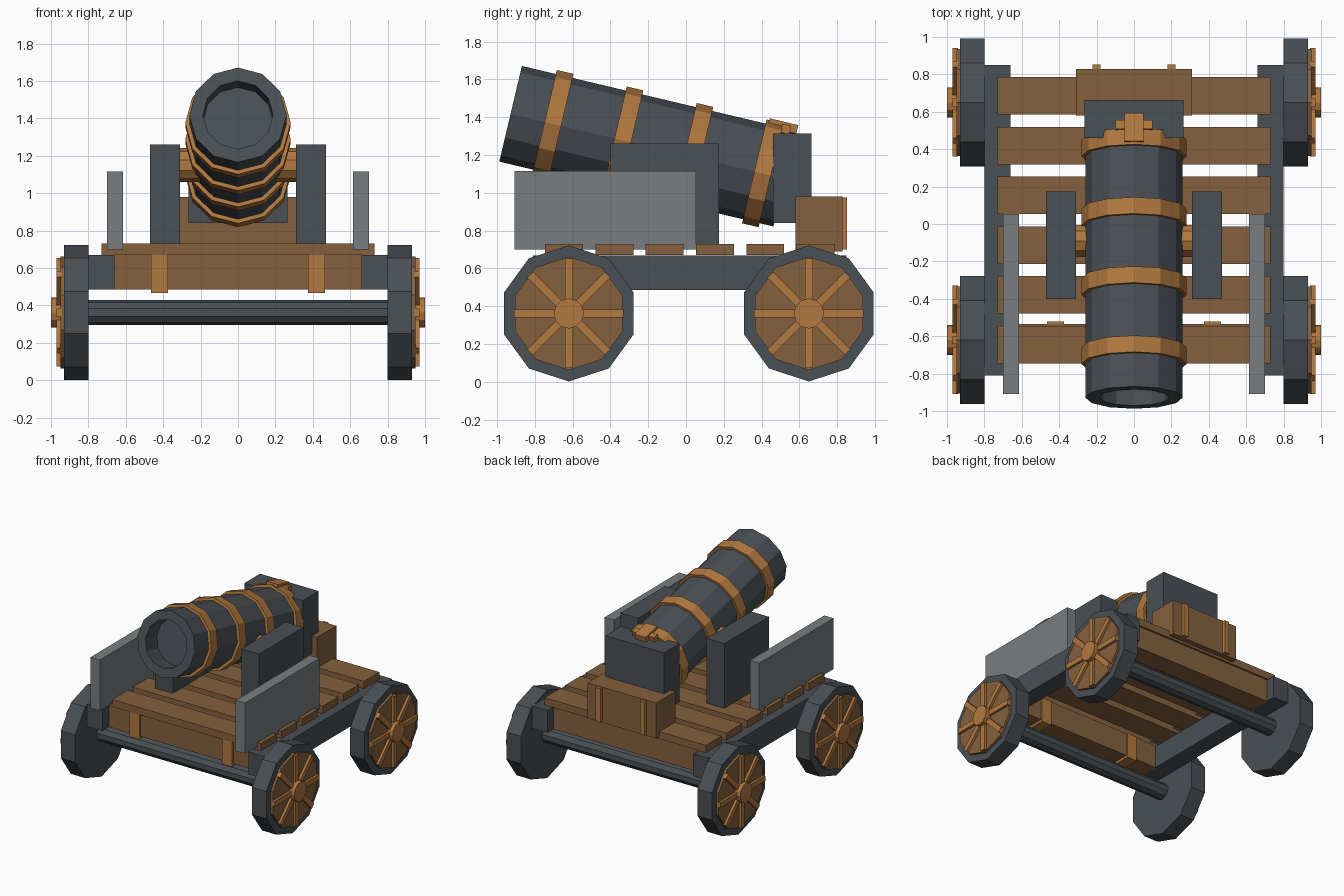
import bpy, bmesh, math
from mathutils import Vector, Matrix

if "Cube" in bpy.data.objects:
    bpy.data.objects.remove(bpy.data.objects["Cube"])


def material(name, rgb):
    m = bpy.data.materials.new(name)
    m.diffuse_color = (*rgb, 1)
    m.use_nodes = True
    m.node_tree.nodes["Principled BSDF"].inputs["Base Color"].default_value = m.diffuse_color
    return m


IRON = material("dark_iron", (0.068, 0.079, 0.090))
WOOD = material("brown_wood", (0.235, 0.118, 0.047))
TRIM = material("light_wood", (0.440, 0.190, 0.050))
STEEL = material("grey_steel", (0.190, 0.208, 0.215))


def finish(name, bm, mat):
    bmesh.ops.recalc_face_normals(bm, faces=bm.faces)
    me = bpy.data.meshes.new(name)
    bm.to_mesh(me)
    bm.free()
    me.materials.append(mat)
    ob = bpy.data.objects.new(name, me)
    bpy.context.collection.objects.link(ob)
    return ob


def box(name, x, y, z, mat, frame=Matrix.Identity(4)):
    """Box from (min, max) ranges, optionally in a tilted frame."""
    bm = bmesh.new()
    bmesh.ops.create_cube(bm, size=1)
    for v in bm.verts:
        v.co = frame @ Vector([(r[0] + r[1]) / 2 + c * (r[1] - r[0])
                               for r, c in zip((x, y, z), v.co)])
    return finish(name, bm, mat)


def make_frame(origin, axis, ref):
    """Local z runs along axis, local x along ref."""
    a, r = Vector(axis).normalized(), Vector(ref).normalized()
    m = Matrix((r, a.cross(r), a)).transposed().to_4x4()
    m.translation = origin
    return m


def lathe(name, profile, sides, frame, mat):
    """Faceted solid from (radius, distance) points, capped at both ends."""
    bm = bmesh.new()
    rings = []
    for r, t in profile:
        rings.append([bm.verts.new(frame @ Vector((
            r * math.cos(k * math.tau / sides), r * math.sin(k * math.tau / sides), t)))
            for k in range(sides)])
    for a, b in zip(rings, rings[1:]):
        for k in range(sides):
            j = (k + 1) % sides
            bm.faces.new((a[k], a[j], b[j], b[k]))
    bm.faces.new(rings[0])
    bm.faces.new(rings[-1])
    return finish(name, bm, mat)


# Wheels and axles
for end, wy in (("front", -0.62), ("rear", 0.65)):
    lathe(f"{end}_axle", [(0.066, -0.82), (0.066, 0.82)], 10,
          make_frame((0, wy, 0.362), (1, 0, 0), (0, 0, 1)), IRON)
    for side, s in (("left", -1), ("right", 1)):
        f = make_frame((0, wy, 0.362), (s, 0, 0), (0, 0, 1))
        tag = f"{end}_{side}"
        lathe(f"{tag}_wheel", [(0.36, 0.80), (0.36, 0.93)], 10, f, IRON)
        lathe(f"{tag}_wheel_disc", [(0.30, 0.92), (0.30, 0.95)], 10, f, WOOD)
        for k in range(4):
            box(f"{tag}_spoke_{k}", (-0.29, 0.29), (-0.021, 0.021), (0.94, 0.97), TRIM,
                f @ Matrix.Rotation(k * math.pi / 4, 4, 'Z'))
        lathe(f"{tag}_hub", [(0.08, 0.94), (0.08, 1.0)], 12, f, TRIM)

# Deck planks and cross beams
for k in range(6):
    y = -0.645 + k * 0.266
    box(f"deck_plank_{k}", (-0.73, 0.73), (y - 0.1, y + 0.1), (0.67, 0.73), WOOD)
box("front_beam", (-0.67, 0.67), (-0.725, -0.535), (0.485, 0.675), WOOD)
box("rear_beam", (-0.67, 0.67), (0.60, 0.77), (0.485, 0.675), WOOD)

# Paired parts on each side
for side, s in (("left", -1), ("right", 1)):
    def pair(name, x, y, z, mat):
        box(f"{side}_{name}", sorted((s * x[0], s * x[1])), y, z, mat)
    pair("side_rail", (0.66, 0.80), (-0.81, 0.85), (0.485, 0.668), IRON)
    pair("shield", (0.615, 0.70), (-0.908, 0.053), (0.70, 1.115), STEEL)
    pair("barrel_cheek", (0.31, 0.47), (-0.40, 0.175), (0.73, 1.26), IRON)
    pair("beam_strap", (0.375, 0.465), (-0.74, -0.522), (0.465, 0.672), TRIM)
    pair("block_strap", (0.178, 0.222), (0.82, 0.852), (0.70, 0.975), TRIM)

# Rear block and breech support
box("rear_block", (-0.31, 0.31), (0.58, 0.828), (0.69, 0.98), WOOD)
box("breech_support", (-0.265, 0.265), (0.46, 0.663), (0.84, 1.315), IRON)

# Trunnion across the cheeks
lathe("trunnion", [(0.09, -0.32), (0.09, 0.32)], 10,
      make_frame((0, -0.09, 1.15), (1, 0, 0), (0, 0, 1)), TRIM)

# Tilted barrel with a shallow bore, hoops and vent plate
tilt = math.radians(13.3)
barrel = make_frame((0, -0.928, 1.418), (0, math.cos(tilt), -math.sin(tilt)), (1, 0, 0))
lathe("barrel", [(0.187, 0.15), (0.187, 0), (0.26, 0), (0.26, 1.49)], 12, barrel, IRON)
for k in range(4):
    t = 0.23 + 0.38 * k
    lathe(f"barrel_hoop_{k}", [(0.25, t - 0.045), (0.282, t - 0.045),
                               (0.282, t + 0.045), (0.25, t + 0.045)], 12, barrel, TRIM)
box("vent_plate", (-0.05, 0.05), (-0.292, -0.24), (1.34, 1.495), TRIM, barrel)
box("vent_crossbar", (-0.10, 0.10), (-0.280, -0.23), (1.41, 1.46), TRIM, barrel)
